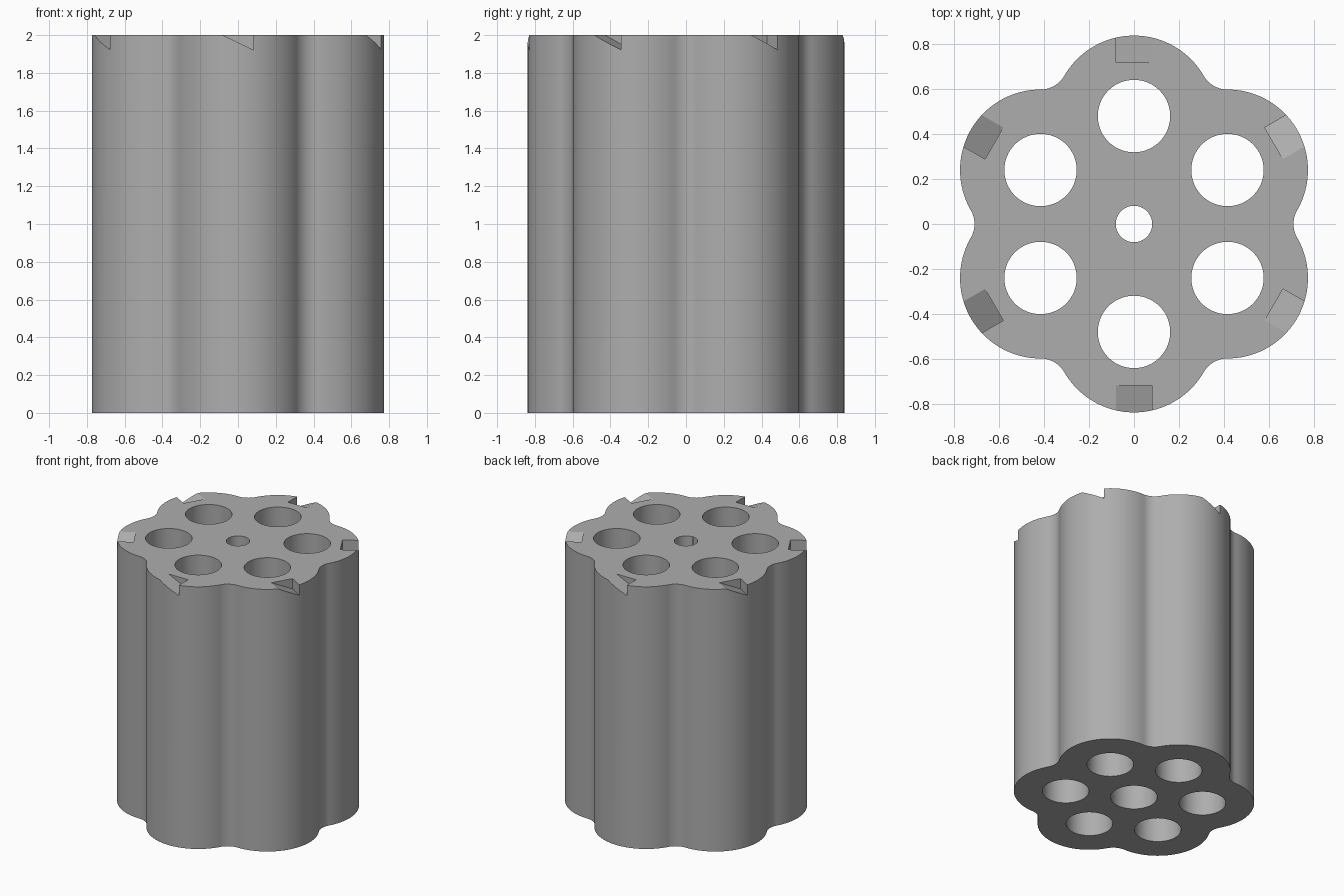
import bpy
import bmesh
from math import sin, cos, pi, radians, atan2, sqrt
from mathutils import Vector

if "Cube" in bpy.data.objects:
    bpy.data.objects.remove(bpy.data.objects["Cube"], do_unlink=True)

HEIGHT = 2.0
COUNT = 6
RING = 0.48          # distance of the chambers from the axis
LOBE = 0.358         # outer lobe radius
FILLET = RING - LOBE  # radius of the hollow between lobes
CHAMBER = 0.161
PIN = 0.081
BORE_TOP = 1.6

steel = bpy.data.materials.new("grey steel")
steel.use_nodes = True
steel.diffuse_color = (0.42, 0.42, 0.42, 1)
steel.node_tree.nodes["Principled BSDF"].inputs["Base Color"].default_value = steel.diffuse_color


def polar(radius, angle):
    return Vector((radius * cos(angle), radius * sin(angle)))


def arc(centre, radius, start, end, steps):
    return [centre + polar(radius, start + (end - start) * i / steps) for i in range(steps + 1)]


def prism(name, outline, low, high):
    """Extrude a flat outline between two heights."""
    bm = bmesh.new()
    face = bm.faces.new([bm.verts.new((p.x, p.y, low)) for p in outline])
    top = bmesh.ops.extrude_face_region(bm, geom=[face])["geom"]
    bmesh.ops.translate(bm, vec=(0, 0, high - low),
                        verts=[v for v in top if isinstance(v, bmesh.types.BMVert)])
    bmesh.ops.recalc_face_normals(bm, faces=bm.faces[:])
    return finish(name, bm)


def finish(name, bm):
    mesh = bpy.data.meshes.new(name)
    bm.to_mesh(mesh)
    bm.free()
    mesh.materials.append(steel)
    obj = bpy.data.objects.new(name, mesh)
    bpy.context.collection.objects.link(obj)
    return obj


def cut(target, cutter):
    mod = target.modifiers.new("cut", 'BOOLEAN')
    mod.operation = 'DIFFERENCE'
    mod.solver = 'EXACT'
    mod.object = cutter
    bpy.context.view_layer.objects.active = target
    bpy.ops.object.modifier_apply(modifier=mod.name)
    bpy.data.objects.remove(cutter, do_unlink=True)


def hole(target, centre, radius, low, high):
    cut(target, prism("hole_cutter", arc(centre, radius, 0, 2 * pi, 64)[:-1], low, high))


# Fluted body: six convex lobes blended by concave fillets
step = 2 * pi / COUNT
reach = LOBE + FILLET
valley = RING * cos(step / 2) + sqrt(reach ** 2 - (RING * sin(step / 2)) ** 2)
outline = []
for k in range(COUNT):
    a = pi / 2 + k * step
    lobe = polar(RING, a)
    hollow = polar(valley, a + step / 2)
    to_hollow = hollow - lobe
    half = atan2(to_hollow.y, to_hollow.x) - a
    half = (half + pi) % (2 * pi) - pi
    outline += arc(lobe, LOBE, a - half, a + half, 40)
    # Hollow arc runs clockwise between the two tangent points
    back = a + step / 2 + pi
    spread = a + half + pi - back
    spread = (spread + pi) % (2 * pi) - pi
    outline += arc(hollow, FILLET, back + spread, back - spread, 14)[1:-1]
body = prism("fluted_cylinder", outline, 0, HEIGHT)

# Chambers and stepped centre bore
for k in range(COUNT):
    hole(body, polar(RING, pi / 2 + k * step), CHAMBER, -0.1, HEIGHT + 0.1)
hole(body, Vector((0, 0)), PIN, 1, HEIGHT + 0.1)
hole(body, Vector((0, 0)), CHAMBER, -0.1, BORE_TOP)

# Ratchet notches: sloping ramps ending in a vertical wall
HALF, DEPTH = 0.081, 0.078
section = [(-HALF, HEIGHT), (HALF, HEIGHT - DEPTH), (HALF, HEIGHT + 0.1), (-HALF, HEIGHT + 0.1)]
for k in range(COUNT):
    a = pi / 2 + k * step
    out, side = polar(1, a), polar(1, a + pi / 2)
    bm = bmesh.new()
    ends = []
    for r in (0.718, 0.95):
        pts = [(out * r + side * s, z) for s, z in section]
        ends.append([bm.verts.new((p.x, p.y, z)) for p, z in pts])
    inner, outer = ends
    bm.faces.new(inner)
    bm.faces.new(outer)
    for i in range(len(section)):
        j = (i + 1) % len(section)
        bm.faces.new((inner[i], inner[j], outer[j], outer[i]))
    bmesh.ops.recalc_face_normals(bm, faces=bm.faces[:])
    cut(body, finish("notch_cutter", bm))

# Smooth curved walls, keep rims crisp
bpy.ops.object.select_all(action='DESELECT')
body.select_set(True)
bpy.context.view_layer.objects.active = body
bpy.ops.object.shade_smooth_by_angle(angle=radians(20))
